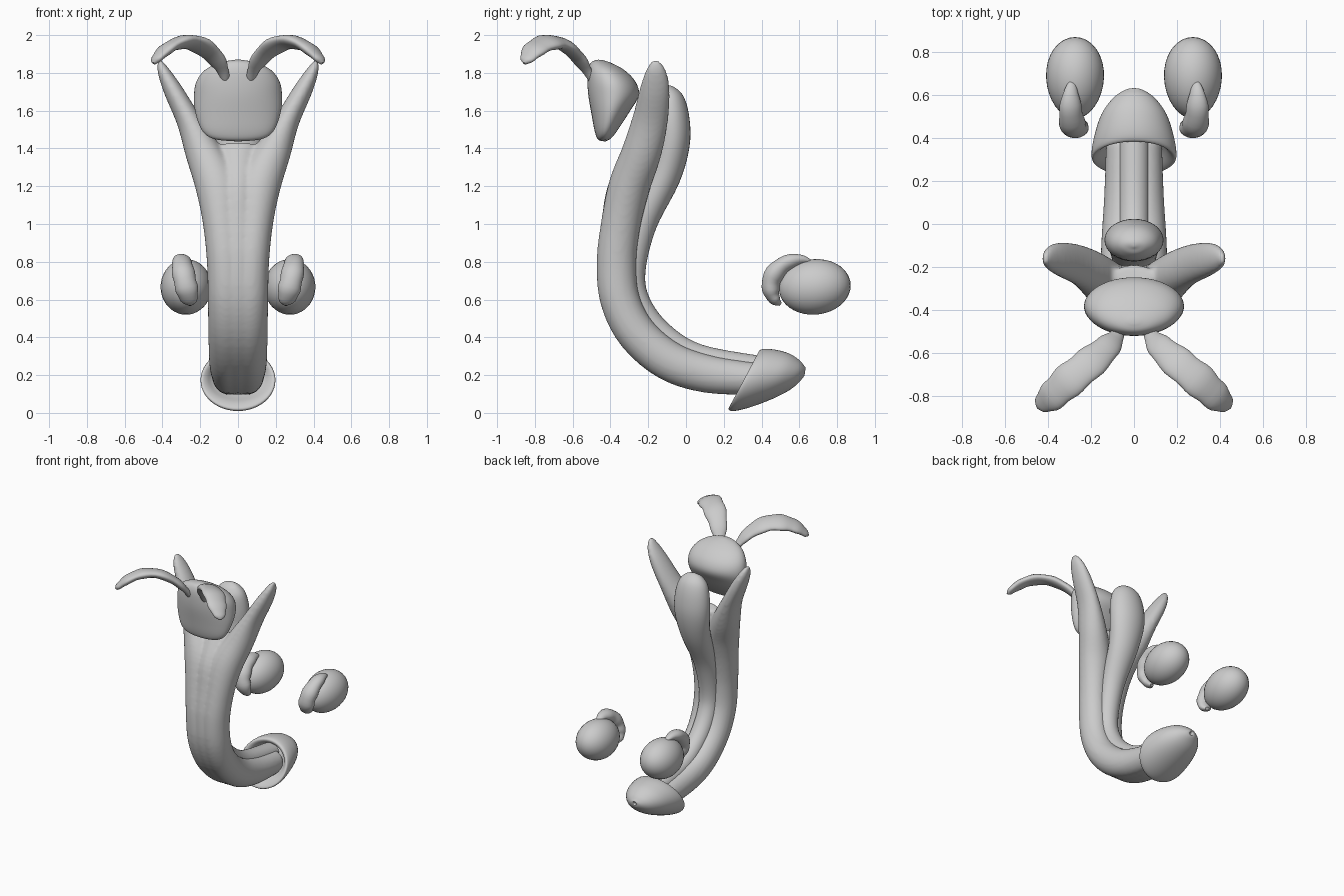
import bpy, bmesh, math
from mathutils import Vector as V

if "Cube" in bpy.data.objects:
    bpy.data.objects.remove(bpy.data.objects["Cube"])


def spline(rows, steps):
    """Catmull-Rom resampling of equal-length number rows."""
    out = []
    for i in range(len(rows) - 1):
        a, b = rows[max(i - 1, 0)], rows[i]
        c, d = rows[i + 1], rows[min(i + 2, len(rows) - 1)]
        for s in range(steps):
            t = s / steps
            out.append([0.5 * (2*q + (r-p)*t + (2*p-5*q+4*r-w)*t*t + (3*q-p-3*r+w)*t**3)
                        for p, q, r, w in zip(a, b, c, d)])
    return out + [list(rows[-1])]


def loft(bm, sections, n=32):
    """Skin rings given as (centre, u axis, v axis)."""
    rings = [[bm.verts.new(c + u * math.cos(k * math.tau / n) + v * math.sin(k * math.tau / n))
              for k in range(n)] for c, u, v in sections]
    for a, b in zip(rings, rings[1:]):
        for k in range(n):
            bm.faces.new((a[k], a[(k+1) % n], b[(k+1) % n], b[k]))
    bm.faces.new(rings[0][::-1])
    bm.faces.new(rings[-1])


def tube(bm, rows, side, steps=5, lumps=0.0, round_ends=True):
    """rows: x, y, z, half width along side, half thickness."""
    pts = spline(rows, steps)
    secs = []
    for i, (x, y, z, w, h) in enumerate(pts):
        p0, p1 = pts[max(i-1, 0)], pts[min(i+1, len(pts)-1)]
        t = (V(p1[:3]) - V(p0[:3])).normalized()
        s = V(side)
        s = (s - t * s.dot(t)).normalized()
        f = 1 + lumps * math.sin(i * 1.3)
        secs.append((V((x, y, z)), s * max(w, .003) * f, t.cross(s) * max(h, .003) * f))
    loft(bm, secs)


def slices(bm, rows, steps=4):
    """rows: y, z of one edge, y, z of the other edge, half width in x."""
    secs = []
    for y0, z0, y1, z1, w in spline(rows, steps):
        a, b = V((0, y0, z0)), V((0, y1, z1))
        secs.append(((a + b) / 2, V((max(w, .002), 0, 0)), (b - a) / 2))
    loft(bm, secs, 48)


def finish(name, bm, angle=50):
    bmesh.ops.recalc_face_normals(bm, faces=bm.faces)
    me = bpy.data.meshes.new(name)
    bm.to_mesh(me)
    bm.free()
    ob = bpy.data.objects.new(name, me)
    bpy.context.collection.objects.link(ob)
    bpy.ops.object.select_all(action='DESELECT')
    ob.select_set(True)
    bpy.context.view_layer.objects.active = ob
    bpy.ops.object.shade_smooth_by_angle(angle=math.radians(angle))
    return ob


# Main body: two side columns that spread into legs at the top, plus a core
bm = bmesh.new()
lower = [(-.30, 1.2, .11), (-.345, 1.0, .105), (-.368, .8, .105), (-.35, .6, .105),
         (-.26, .42, .105), (-.09, .275, .105), (.12, .205, .10), (.38, .18, .085)]
offs = [(.11, .115), (.085, .10), (.068, .097), (.063, .097),
        (.06, .097), (.058, .095), (.05, .09), (.045, .085)]
for s in (-1, 1):
    rows = [(s*.415, -.165, 1.865, .012, .02), (s*.395, -.16, 1.81, .032, .055),
            (s*.345, -.165, 1.71, .05, .08), (s*.262, -.19, 1.55, .065, .095),
            (s*.185, -.235, 1.38, .095, .105)]
    rows += [(s*o, y, z, w, h) for (y, z, h), (o, w) in zip(lower, offs)]
    tube(bm, rows, (1, 0, 0))
tube(bm, [(0, -.24, 1.42, .10, .05)] + [(0, y, z, .1, h) for y, z, h in lower], (1, 0, 0))
body = finish("main_body", bm)
m = body.modifiers.new("fuse", 'REMESH')
m.mode, m.voxel_size, m.use_smooth_shade = 'VOXEL', .012, True
m = body.modifiers.new("soften", 'SMOOTH')
m.factor, m.iterations = .5, 8

# Rear column with rounded bulb
bm = bmesh.new()
tube(bm, [(0, -.105, 1.73, .004, .004), (0, -.10, 1.715, .06, .04), (0, -.09, 1.66, .11, .08),
          (0, -.078, 1.55, .135, .097), (0, -.078, 1.42, .135, .097), (0, -.12, 1.25, .112, .09),
          (0, -.235, 1.0, .085, .08), (0, -.29, .75, .075, .075), (0, -.26, .58, .073, .073),
          (0, -.14, .42, .07, .07), (0, .06, .295, .07, .07), (0, .40, .235, .07, .065)], (1, 0, 0))
finish("rear_column", bm)

# Hooded tip with recessed underside and small opening
bm = bmesh.new()
slices(bm, [(.38, .14, .45, .27, .08), (.31, .09, .43, .28, .13), (.25, .055, .395, .30, .165),
            (.225, .02, .385, .325, .192), (.255, .01, .41, .338, .198), (.34, .03, .47, .335, .186),
            (.46, .075, .545, .315, .155), (.555, .125, .60, .28, .105), (.61, .175, .625, .25, .055),
            (.628, .205, .632, .235, .015), (.60, .21, .60, .228, .01)])
finish("hooded_tip", bm)

# Upper gland: flat front, tapering back
bm = bmesh.new()
slices(bm, [(-.435, 1.438, -.425, 1.438, .02), (-.465, 1.447, -.395, 1.455, .13),
            (-.483, 1.49, -.36, 1.50, .19), (-.50, 1.58, -.295, 1.60, .226),
            (-.517, 1.68, -.25, 1.68, .233), (-.522, 1.76, -.265, 1.75, .22),
            (-.518, 1.82, -.32, 1.81, .175), (-.50, 1.858, -.385, 1.848, .10),
            (-.465, 1.87, -.44, 1.868, .02)])
finish("upper_gland", bm)

for s, label in ((-1, "left"), (1, "right")):
    # Flat arching lobes on top of the gland
    bm = bmesh.new()
    tube(bm, [(s*.065, -.49, 1.76, .02, .02), (s*.085, -.53, 1.82, .04, .022),
              (s*.135, -.585, 1.895, .065, .03), (s*.22, -.66, 1.955, .078, .032),
              (s*.31, -.735, 1.96, .08, .033), (s*.38, -.80, 1.925, .07, .03),
              (s*.43, -.84, 1.875, .045, .022), (s*.445, -.855, 1.85, .01, .01)],
         (s*.66, .72, -.25), 4, .05)
    finish("arched_lobe_" + label, bm)

    # Separate egg shapes
    bm = bmesh.new()
    bmesh.ops.create_uvsphere(bm, u_segments=32, v_segments=20, radius=1)
    for v in bm.verts:
        k = 1 + .06 * v.co.y
        v.co = V((s*.275 + v.co.x*.135*k, .682 + v.co.y*.19,
                  .667 + v.co.z*.147 + v.co.y*.008))
    finish("egg_" + label, bm)

    # Curved cap hugging the front of each egg
    bm = bmesh.new()
    tube(bm, [(s*.29, .66, .80, .015, .01), (s*.295, .60, .81, .04, .03),
              (s*.295, .52, .785, .055, .045), (s*.285, .46, .72, .06, .052),
              (s*.27, .45, .65, .058, .045), (s*.26, .47, .60, .045, .03),
              (s*.255, .50, .575, .015, .01)], (1, 0, s*.25), 4, .04)
    finish("egg_cap_" + label, bm)
